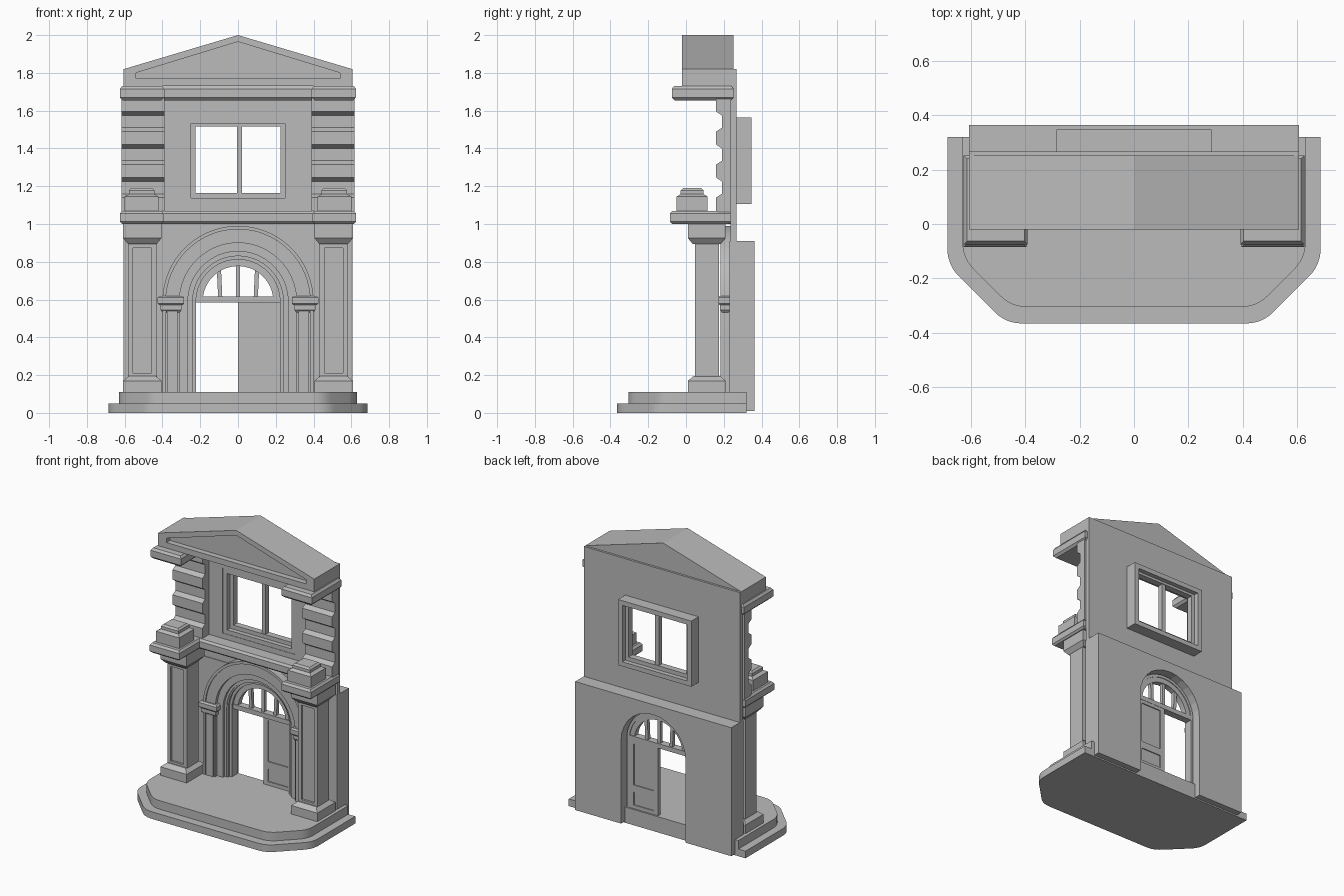
import bpy, bmesh, math
from mathutils import Vector

if "Cube" in bpy.data.objects:
    bpy.data.objects.remove(bpy.data.objects["Cube"])

stone = bpy.data.materials.new("grey_stone")
stone.use_nodes = True
GREY = (0.5, 0.5, 0.5, 1)
stone.diffuse_color = GREY
stone.node_tree.nodes["Principled BSDF"].inputs["Base Color"].default_value = GREY


def finish(name, bm, pair=False, smooth=False):
    bmesh.ops.recalc_face_normals(bm, faces=bm.faces)
    mesh = bpy.data.meshes.new(name)
    bm.to_mesh(mesh)
    bm.free()
    mesh.materials.append(stone)
    obj = bpy.data.objects.new(name, mesh)
    bpy.context.collection.objects.link(obj)
    if pair:
        obj.modifiers.new("mirror", "MIRROR").use_mirror_merge = False
    if smooth:
        bpy.ops.object.select_all(action="DESELECT")
        obj.select_set(True)
        bpy.context.view_layer.objects.active = obj
        bpy.ops.object.shade_smooth_by_angle(angle=math.radians(25))
    return obj


PLANE = {"X": lambda u, v, w: (w, u, v),
         "Y": lambda u, v, w: (u, w, v),
         "Z": lambda u, v, w: (u, v, w)}


def prism(name, pts, axis, w0, w1, **kw):
    """Extrude a flat outline along an axis."""
    bm = bmesh.new()
    ends = [[bm.verts.new(PLANE[axis](u, v, w)) for u, v in pts] for w in (w0, w1)]
    for end in ends:
        bm.faces.new(end)
    n = len(pts)
    for i in range(n):
        j = (i + 1) % n
        bm.faces.new((ends[0][i], ends[0][j], ends[1][j], ends[1][i]))
    return finish(name, bm, **kw)


def band(name, outer, inner, y0, y1, closed=True, **kw):
    """Solid strip between two matching outlines in the front plane."""
    bm = bmesh.new()
    loops = [[bm.verts.new((x, y, z)) for x, z in pts]
             for pts, y in ((outer, y0), (outer, y1), (inner, y1), (inner, y0))]
    n = len(outer)
    for i in range(n if closed else n - 1):
        j = (i + 1) % n
        for k in range(4):
            a, b = loops[k], loops[(k + 1) % 4]
            bm.faces.new((a[i], a[j], b[j], b[i]))
    if not closed:
        for i in (0, n - 1):
            bm.faces.new([loop[i] for loop in loops])
    return finish(name, bm, **kw)


def block(name, x, y, levels, pair=False):
    """Rectangular block; each level is (height, inset)."""
    bm = bmesh.new()
    rings = [[bm.verts.new(p) for p in ((x[0] + d, y[0] + d, z), (x[1] - d, y[0] + d, z),
                                        (x[1] - d, y[1] - d, z), (x[0] + d, y[1] - d, z))]
             for z, d in levels]
    bm.faces.new(rings[0])
    bm.faces.new(rings[-1])
    for a, b in zip(rings, rings[1:]):
        for i in range(4):
            j = (i + 1) % 4
            bm.faces.new((a[i], a[j], b[j], b[i]))
    return finish(name, bm, pair)


def box(name, x, y, z, pair=False):
    return block(name, x, y, [(z[0], 0), (z[1], 0)], pair)


def rect(x0, x1, z0, z1):
    return [(x0, z0), (x1, z0), (x1, z1), (x0, z1)]


SPRING, FLOOR = 0.59, 0.11


def arch(r, foot, steps):
    """Open arch outline from right foot over the top to left foot."""
    curve = [(r * math.cos(math.pi * i / steps), SPRING + r * math.sin(math.pi * i / steps))
             for i in range(steps + 1)]
    return [(r, foot)] + curve + [(-r, foot)]


def rounded(pts, r):
    """Round every corner except the first and last of an open path."""
    path = [Vector(p) for p in pts]
    out = [path[0]]
    for a, b, c in zip(path, path[1:], path[2:]):
        p, q = b + (a - b).normalized() * r, b + (c - b).normalized() * r
        for i in range(7):
            t = i / 6
            out.append(p * (1 - t) ** 2 + b * 2 * t * (1 - t) + q * t * t)
    return out + [path[-1]]


# Entrance steps with cut, rounded front corners
for name, w, front, z0, z1 in (("lower_step", 0.685, -0.365, 0, 0.05),
                               ("upper_step", 0.63, -0.305, 0.05, FLOOR)):
    cut = w - 0.215 if z0 == 0 else w - 0.18
    side = front + w - cut
    outline = rounded([(w, 0.32), (w, side), (cut, front),
                       (-cut, front), (-w, side), (-w, 0.32)], 0.06)
    prism(name, outline, "Z", z0, z1, smooth=True)

# Walls
W = 0.605
prism("lower_wall", [(W, 0.01), (W, 0.91), (-W, 0.91), (-W, 0.01)] + arch(0.25, 0.01, 14)[::-1],
      "Y", 0.23, 0.363)
band("upper_wall", rect(-W, W, 0.9, 1.82), rect(-0.283, 0.283, 1.107, 1.563), 0.235, 0.267)

# Nested arch surround
for name, r0, r1, y0, y1 in (("outer_arch", 0.40, 0.31, 0.19, 0.24),
                             ("outer_arch_bead", 0.40, 0.382, 0.182, 0.20),
                             ("middle_arch", 0.312, 0.265, 0.212, 0.27),
                             ("inner_arch", 0.267, 0.24, 0.235, 0.29),
                             ("door_frame", 0.242, 0.222, 0.25, 0.31)):
    band(name, arch(r0, FLOOR, 32), arch(r1, FLOOR, 32), y0, y1, closed=False, smooth=True)
box("arch_pilaster", (0.32, 0.375), (0.182, 0.20), (FLOOR, 0.54), True)
block("pilaster_collar", (0.30, 0.41), (0.18, 0.235),
      [(0.53, 0.012), (0.545, 0), (0.58, 0)], True)
block("pilaster_impost", (0.285, 0.425), (0.17, 0.24),
      [(0.57, 0.01), (0.58, 0), (0.61, 0), (0.62, 0.01)], True)

# Fanlight over the door
fan = arch(0.225, 0.6, 32)[1:-1]
band("fanlight_ring", fan, arch(0.187, 0.6, 32)[1:-1], 0.265, 0.305, closed=False, smooth=True)
box("transom_bar", (-0.225, 0.225), (0.26, 0.31), (0.585, 0.617))
box("fanlight_centre_bar", (-0.011, 0.011), (0.275, 0.3), (0.61, 0.785))
prism("fanlight_side_bar", [(0.083, 0.61), (0.105, 0.61), (0.112, 0.755), (0.09, 0.765)],
      "Y", 0.275, 0.3, pair=True)

# Single panelled door leaf
box("door_leaf", (0.002, 0.223), (0.287, 0.301), (FLOOR, 0.587))
for name, z0, z1 in (("door_lower_panel_frame", FLOOR, 0.25), ("door_upper_panel_frame", 0.25, 0.587)):
    band(name, rect(0, 0.225, z0, z1), rect(0.035, 0.19, z0 + 0.025, z1 - 0.025), 0.28, 0.308)

# Front columns with panelled shafts
block("column_base", (0.405, 0.608), (0.01, 0.21),
      [(FLOOR, 0), (0.17, 0), (0.195, 0.03)], True)
box("column_shaft", (0.43, 0.582), (0.062, 0.175), (0.18, 0.92), True)
band("column_panel_frame", rect(0.43, 0.582, 0.18, 0.92), rect(0.458, 0.555, 0.21, 0.872),
     0.048, 0.064, pair=True)
block("column_capital", (0.405, 0.608), (0.01, 0.21),
      [(0.895, 0.025), (0.925, 0), (1.005, 0)], True)

# Middle entablature and pedestals
SLAB = [(1.0, 0.012), (1.012, 0), (1.055, 0), (1.07, 0.012)]
block("entablature_block", (0.395, 0.625), (-0.085, 0.236), SLAB, True)
block("centre_ledge", (-0.42, 0.42), (0.14, 0.25), SLAB)
block("pedestal", (0.42, 0.6), (-0.05, 0.115),
      [(1.065, 0), (1.145, 0), (1.158, 0.022), (1.178, 0.022), (1.19, 0.034)], True)

# Rusticated corner piers
profile = [(0.237, 1.06)]
for i in range(4):
    z = 1.07 + 0.175 * i
    profile += [(0.19, z - 0.02), (0.16, z), (0.16, z + 0.07), (0.19, z + 0.09)]
profile[-1] = (0.16, 1.67)
profile += [(0.237, 1.67)]
prism("rusticated_pier", profile, "X", 0.388, 0.618, pair=True)

# Upper window: deep surround, sash and mullion
band("window_surround", rect(-0.284, 0.284, 1.105, 1.565), rect(-0.25, 0.25, 1.137, 1.532), 0.238, 0.347)
band("window_sash", rect(-0.251, 0.251, 1.136, 1.533), rect(-0.225, 0.225, 1.165, 1.515), 0.27, 0.315)
box("window_mullion", (-0.006, 0.022), (0.275, 0.31), (1.15, 1.525))

# Cornice
CORNICE = [(1.655, 0.015), (1.67, 0), (1.715, 0), (1.731, 0.012)]
block("cornice_block", (0.39, 0.625), (-0.075, 0.252), CORNICE, True)
block("centre_cornice", (-0.41, 0.41), (0.17, 0.25), CORNICE)

# Pediment with a recessed field
gable = [(-W, 1.73), (W, 1.73), (W, 1.82), (0, 2), (-W, 1.82)]
field = [(-0.54, 1.77), (0.54, 1.77), (0.54, 1.8), (0, 1.965), (-0.54, 1.8)]
band("pediment_rim", gable, field, -0.02, 0.02)
prism("pediment_body", gable, "Y", 0.02, 0.252)
